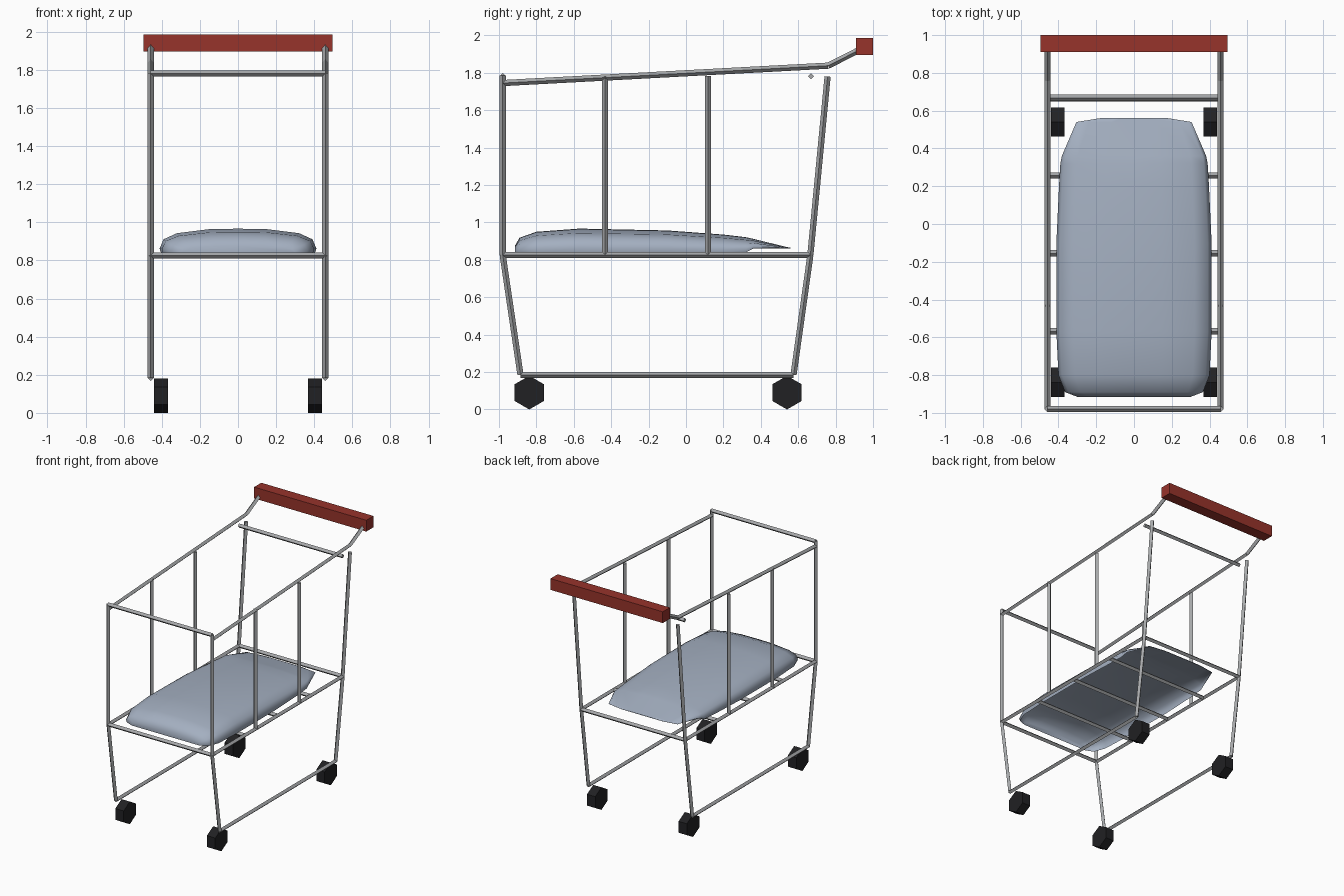
import bpy, bmesh, math
from mathutils import Vector, Matrix

if "Cube" in bpy.data.objects:
    bpy.data.objects.remove(bpy.data.objects["Cube"])


def material(name, rgb):
    m = bpy.data.materials.new(name)
    m.diffuse_color = (*rgb, 1)
    m.use_nodes = True
    m.node_tree.nodes["Principled BSDF"].inputs["Base Color"].default_value = m.diffuse_color
    return m


STEEL = material("steel", (0.38, 0.39, 0.40))
RED = material("red", (0.31, 0.033, 0.024))
BLACK = material("rubber", (0.015, 0.015, 0.017))
FABRIC = material("fabric", (0.37, 0.43, 0.53))


def make(name, bm, mat):
    bmesh.ops.recalc_face_normals(bm, faces=bm.faces)
    me = bpy.data.meshes.new(name)
    bm.to_mesh(me)
    bm.free()
    ob = bpy.data.objects.new(name, me)
    bpy.context.collection.objects.link(ob)
    me.materials.append(mat)
    return ob


def add_tube(bm, path, r=0.0165):
    """Four-sided bars along each leg of a path."""
    for a, b in zip(path, path[1:]):
        a, b = Vector(a), Vector(b)
        d = b - a
        rot = d.to_track_quat('Z', 'Y').to_matrix().to_4x4()
        bmesh.ops.create_cone(bm, cap_ends=True, segments=4, radius1=r, radius2=r,
                              depth=d.length, matrix=Matrix.Translation((a + b) / 2) @ rot)


X = 0.458
BASE = 0.826
# Side frames: (y, z) paths, repeated left and right
side_paths = {
    "front_leg": [(-0.98, 1.785), (-0.98, BASE), (-0.885, 0.185)],
    "back_leg": [(0.757, 1.78), (0.665, BASE), (0.575, 0.185)],
    "top_rail": [(-0.98, 1.745), (0.76, 1.838), (0.918, 1.918)],
    "basket_rail": [(-0.98, BASE), (0.665, BASE)],
    "bottom_rail": [(-0.885, 0.185), (0.575, 0.185)],
    "side_bar_front": [(-0.433, BASE), (-0.433, 1.78)],
    "side_bar_back": [(0.117, BASE), (0.117, 1.782)],
}
for side, s in (("left", -1), ("right", 1)):
    for name, path in side_paths.items():
        bm = bmesh.new()
        add_tube(bm, [(s * X, y, z) for y, z in path])
        make(f"{name}_{side}", bm, STEEL)

# Cross bars and floor slats
for name, y, z in (("front_top_bar", -0.98, 1.782), ("back_top_bar", 0.668, 1.782),
                   ("front_base_bar", -0.98, BASE), ("back_base_bar", 0.665, BASE),
                   ("slat_1", -0.568, BASE), ("slat_2", -0.155, BASE), ("slat_3", 0.257, BASE)):
    bm = bmesh.new()
    add_tube(bm, [(-X, y, z), (X, y, z)])
    make(name, bm, STEEL)

# Handle
bm = bmesh.new()
bmesh.ops.create_cube(bm, size=1, matrix=Matrix.Translation((0, 0.955, 1.941))
                      @ Matrix.Diagonal((0.99, 0.09, 0.09, 1)))
make("handle", bm, RED)

# Six-sided wheels, points up
for side, s in (("left", -1), ("right", 1)):
    for end, y in (("front", -0.838), ("back", 0.54)):
        bm = bmesh.new()
        bmesh.ops.create_cone(bm, cap_ends=True, segments=6, radius1=0.09, radius2=0.09, depth=0.073,
                              matrix=Matrix.Translation((s * 0.404, y, 0.09))
                              @ Matrix.Rotation(math.pi / 2, 4, 'Y'))
        # turn so a corner sits at the bottom
        if min(v.co.z for v in bm.verts) > 0.005:
            bmesh.ops.rotate(bm, verts=bm.verts, cent=(0, y, 0.09),
                             matrix=Matrix.Rotation(math.pi / 6, 3, 'X'))
        make(f"wheel_{end}_{side}", bm, BLACK)

# Cushion: open-bottomed domed shell lofted along y (y, half width, top z, rim z)
stations = [(-0.915, 0.30, 0.875, 0.835), (-0.89, 0.365, 0.918, 0.835),
            (-0.80, 0.40, 0.95, 0.835), (-0.57, 0.411, 0.967, 0.835), (-0.10, 0.411, 0.957, 0.835),
            (0.20, 0.397, 0.935, 0.835), (0.32, 0.39, 0.921, 0.84), (0.36, 0.382, 0.912, 0.86),
            (0.54, 0.305, 0.868, 0.861), (0.56, 0.18, 0.864, 0.861)]
half = [(0.98, 0), (1, 0.22), (0.95, 0.58), (0.78, 0.82), (0.37, 0.98)]
section = half + [(0, 1)] + [(-u, v) for u, v in reversed(half)]
bm = bmesh.new()
rings = [[bm.verts.new((u * w, y, zb + v * (zt - zb))) for u, v in section]
         for y, w, zt, zb in stations]
for a, b in zip(rings, rings[1:]):
    for i in range(len(section) - 1):
        bm.faces.new((a[i], a[i + 1], b[i + 1], b[i]))
bm.faces.new(rings[0])
bm.faces.new(rings[-1])
cushion = make("cushion", bm, FABRIC)
bpy.context.view_layer.objects.active = cushion
cushion.select_set(True)
bpy.ops.object.shade_smooth_by_angle(angle=math.radians(75))
